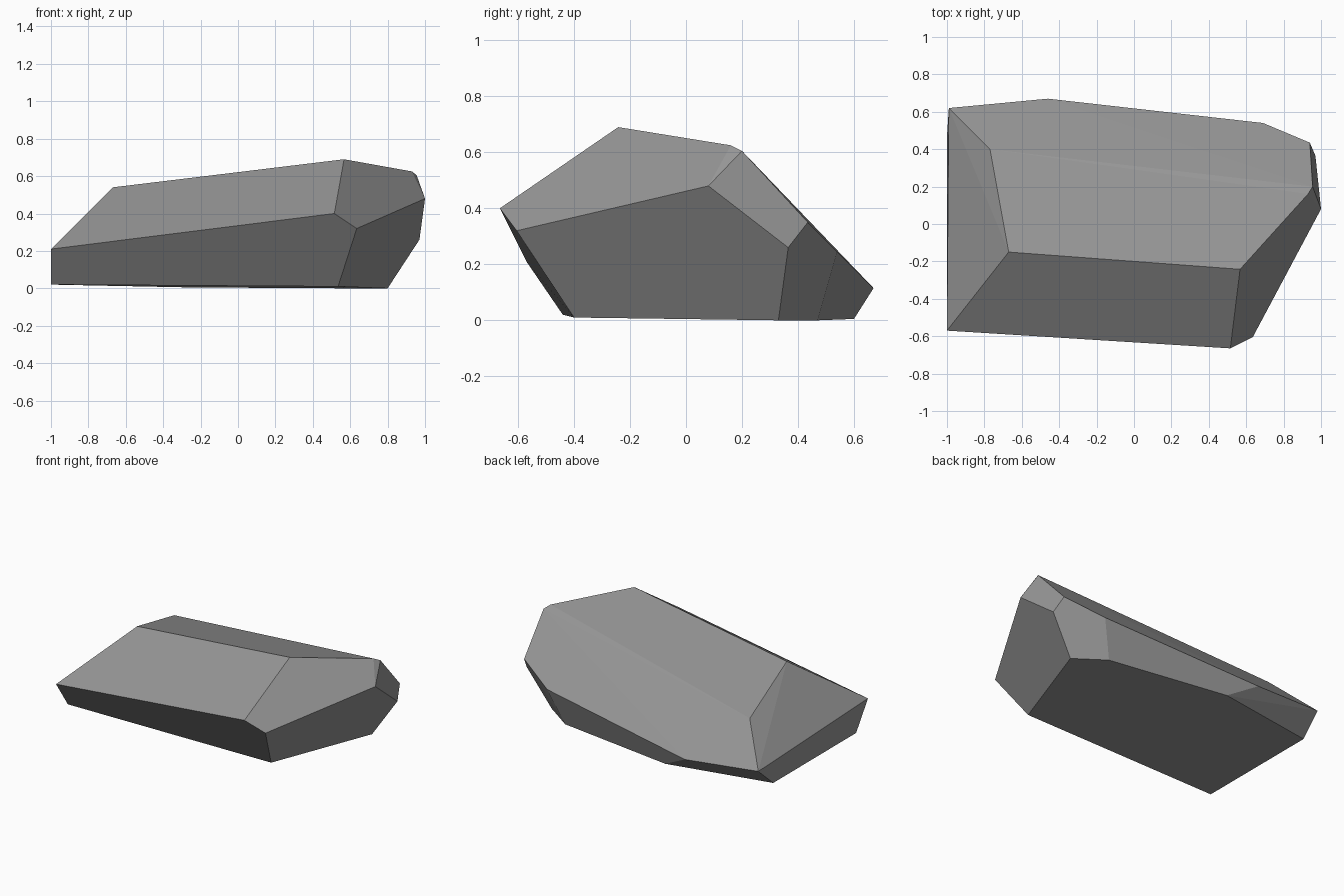
import bpy
import bmesh
import math

cube = bpy.data.objects.get("Cube")
if cube:
    bpy.data.objects.remove(cube, do_unlink=True)

# Stone colour
stone = bpy.data.materials.new("stone_grey")
stone.use_nodes = True
GREY = (0.3, 0.3, 0.3, 1.0)
stone.diffuse_color = GREY
bsdf = next(n for n in stone.node_tree.nodes if n.type == "BSDF_PRINCIPLED")
bsdf.inputs["Base Color"].default_value = GREY
bsdf.inputs["Roughness"].default_value = 0.9

# Corner points of the boulder, ring by ring
base_ring = [(-1.0, -0.44, 0.02), (0.535, -0.40, 0.01), (0.80, 0.33, 0.0),
             (0.60, 0.47, 0.0), (-0.26, 0.60, 0.005), (-1.0, 0.47, 0.02)]
waist_ring = [(-1.0, -0.57, 0.21), (0.515, -0.665, 0.40), (0.635, -0.605, 0.32),
              (1.0, 0.08, 0.48), (0.97, 0.365, 0.26), (0.94, 0.435, 0.35),
              (0.69, 0.54, 0.245), (-0.46, 0.67, 0.115), (-0.99, 0.62, 0.155)]
crown_ring = [(-0.67, -0.15, 0.54), (0.567, -0.242, 0.69), (0.93, 0.16, 0.625),
              (0.955, 0.20, 0.605), (-0.77, 0.40, 0.38)]

# Wrap the points in a faceted convex shell
bm = bmesh.new()
for point in base_ring + waist_ring + crown_ring:
    bm.verts.new(point)
bmesh.ops.convex_hull(bm, input=bm.verts)

# Merge nearly coplanar triangles into broad facets
bmesh.ops.dissolve_limit(bm, angle_limit=math.radians(2), verts=bm.verts, edges=bm.edges)
bmesh.ops.recalc_face_normals(bm, faces=bm.faces)

mesh = bpy.data.meshes.new("boulder")
bm.to_mesh(mesh)
bm.free()
mesh.materials.append(stone)
boulder = bpy.data.objects.new("boulder", mesh)
bpy.context.collection.objects.link(boulder)
